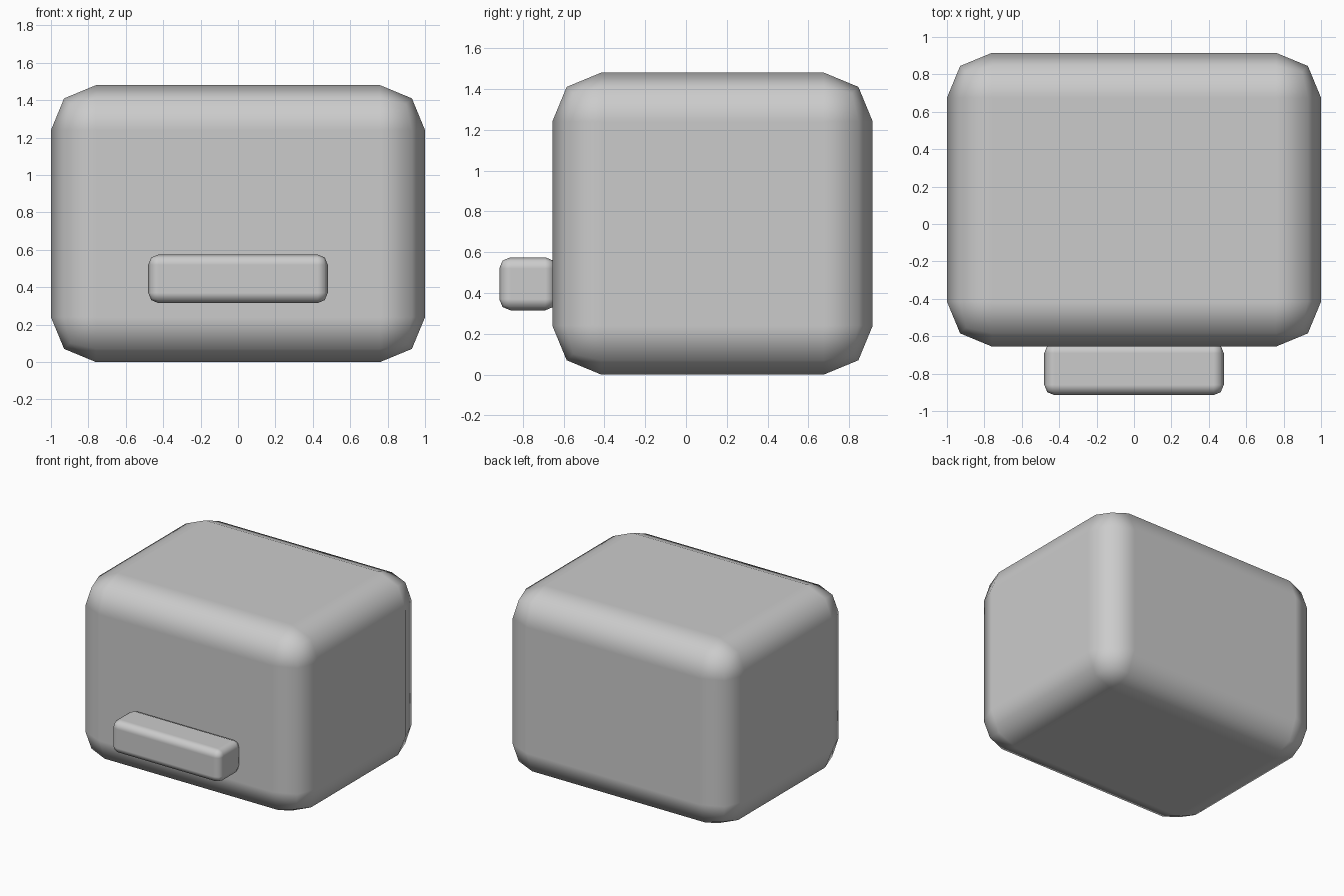
import bpy

if "Cube" in bpy.data.objects:
    bpy.data.objects.remove(bpy.data.objects["Cube"])


def rounded_box(name, lo, hi, bevel):
    """Box between two corners with softly rounded two-segment edges."""
    centre = [(a + b) / 2 for a, b in zip(lo, hi)]
    bpy.ops.mesh.primitive_cube_add(size=1, location=centre)
    ob = bpy.context.object
    ob.name = name
    ob.scale = [b - a for a, b in zip(lo, hi)]
    bpy.ops.object.transform_apply(location=False, rotation=False, scale=True)
    bpy.ops.object.shade_smooth()
    mod = ob.modifiers.new("rounding", 'BEVEL')
    mod.width = bevel
    mod.segments = 2
    mod.limit_method = 'NONE'
    mod.harden_normals = True
    return ob


# Main block
rounded_box("body", (-1, -0.655, 0), (1, 0.915, 1.48), 0.24)

# Bar on the lower front
rounded_box("front_bar", (-0.48, -0.915, 0.315), (0.48, -0.635, 0.575), 0.055)
